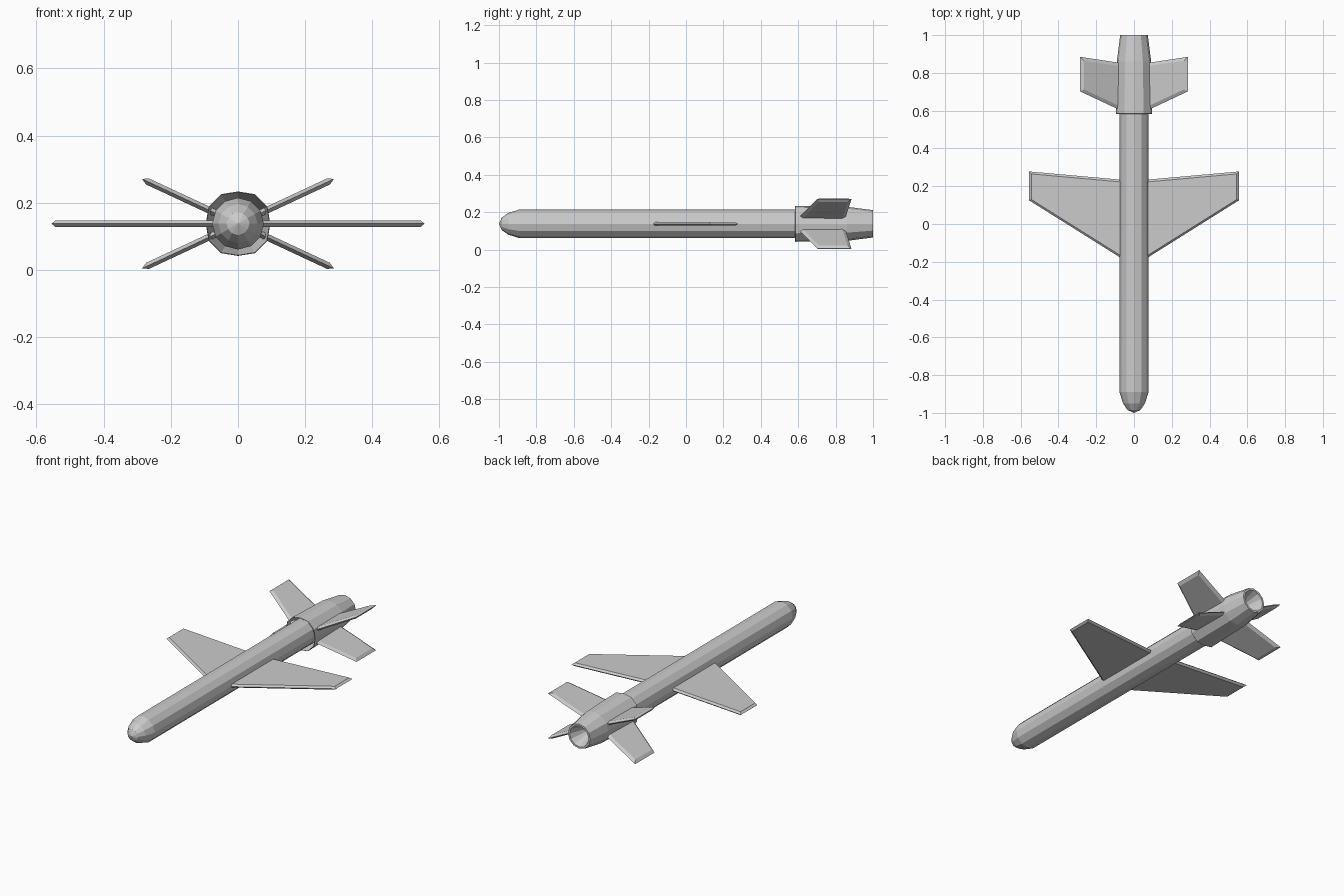
import bpy, bmesh
from math import sin, cos, pi, radians
from mathutils import Vector, Matrix

if "Cube" in bpy.data.objects:
    bpy.data.objects.remove(bpy.data.objects["Cube"])

ZC = 0.138
SIDES = 12


def finish(name, bm):
    bmesh.ops.recalc_face_normals(bm, faces=bm.faces)
    me = bpy.data.meshes.new(name)
    bm.to_mesh(me)
    bm.free()
    ob = bpy.data.objects.new(name, me)
    bpy.context.collection.objects.link(ob)
    return ob


def ring_point(r, y, a, n):
    # superellipse section: n = 2 is round, higher is squarer
    c, s = cos(a), sin(a)
    k = r / (abs(c) ** n + abs(s) ** n) ** (1 / n)
    return (k * c, y, ZC + k * s)


def lathe(name, profile, closed=False):
    """Sweep (y, radius, squareness) points around the long axis."""
    bm = bmesh.new()
    rings = []
    for y, r, n in profile:
        if r == 0:
            rings.append([bm.verts.new((0, y, ZC))] * SIDES)
        else:
            rings.append([bm.verts.new(ring_point(r, y, 2 * pi * i / SIDES, n))
                          for i in range(SIDES)])
    pairs = list(zip(rings, rings[1:]))
    if closed:
        pairs.append((rings[-1], rings[0]))
    for a, b in pairs:
        for i in range(SIDES):
            j = (i + 1) % SIDES
            quad = list(dict.fromkeys([a[i], a[j], b[j], b[i]]))
            if len(quad) > 2:
                bm.faces.new(quad)
    return finish(name, bm)


def fin(name, outline, inset, half_thick, angle, side):
    """Plate with sharp chamfered edges; outline is (span, y):
    root front, tip front, tip back, root back."""
    (s0, a0), (s1, a1), (s2, a2), (s3, a3) = outline
    tip = s1 - inset
    lead = a0 + (a1 - a0) * (tip - s0) / (s1 - s0)
    trail = a3 + (a2 - a3) * (tip - s3) / (s2 - s3)
    inner = [(s0, a0 + inset), (tip, lead + inset),
             (tip, trail - inset), (s3, a3 - inset)]
    bm = bmesh.new()
    mid = [bm.verts.new((s, y, 0)) for s, y in outline]
    top = [bm.verts.new((s, y, half_thick)) for s, y in inner]
    bot = [bm.verts.new((s, y, -half_thick)) for s, y in inner]
    for face in (top, bot):
        bm.faces.new(face)
        for i in range(3):
            bm.faces.new((mid[i], mid[i + 1], face[i + 1], face[i]))
    bm.faces.new((mid[0], top[0], top[3], mid[3], bot[3], bot[0]))
    bm.transform(Matrix.Translation(Vector((0, 0, ZC)))
                 @ Matrix.Diagonal((side, 1, 1, 1))
                 @ Matrix.Rotation(-angle, 4, 'Y'))
    return finish(name, bm)


# Long tube with rounded nose
lathe("body", [(-1, 0, 2), (-0.985, 0.034, 2), (-0.95, 0.058, 2),
               (-0.89, 0.077, 2), (0.70, 0.077, 2), (0.70, 0, 2)])

# Tail cowl: open front lip, tapered rear and hollow exhaust cone
lathe("tail_cowl", [(0.69, 0.074, 2), (0.583, 0.094, 2.5), (0.585, 0.096, 2.5),
                    (0.86, 0.091, 2.3), (1.0, 0.073, 2),
                    (1.0, 0.062, 2), (0.84, 0, 2)])

# Main wings and the four angled tail fins
wing_outline = [(0.05, -0.192), (0.555, 0.125), (0.555, 0.278), (0.05, 0.233)]
fin_outline = [(0.075, 0.60), (0.315, 0.702), (0.315, 0.885), (0.075, 0.852)]
for side, label in ((1, "right"), (-1, "left")):
    fin("wing_" + label, wing_outline, 0.012, 0.010, 0, side)
    for ang, level in ((25, "upper"), (-25, "lower")):
        fin(f"tail_fin_{level}_{label}", fin_outline, 0.018, 0.010,
            radians(ang), side)
